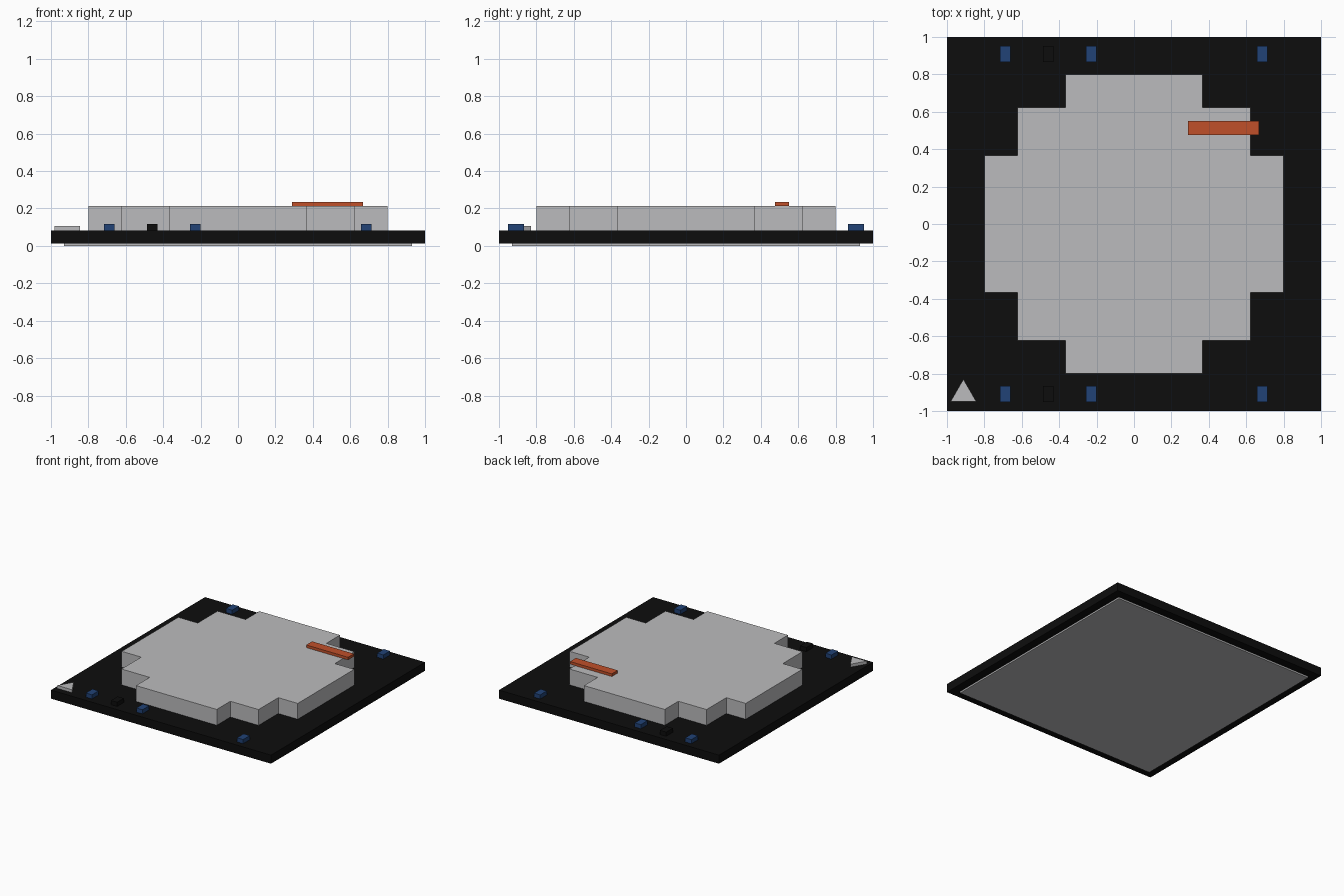
import bpy
import bmesh

cube = bpy.data.objects.get("Cube")
if cube:
    bpy.data.objects.remove(cube, do_unlink=True)


def material(name, color):
    mat = bpy.data.materials.new(name)
    mat.use_nodes = True
    mat.diffuse_color = (*color, 1)
    mat.node_tree.nodes["Principled BSDF"].inputs["Base Color"].default_value = (*color, 1)
    return mat


black = material("black", (0.004, 0.004, 0.004))
silver = material("silver", (0.5, 0.5, 0.51))
blue = material("blue", (0.015, 0.055, 0.18))
orange = material("orange", (0.53, 0.08, 0.023))


def prism(name, outline, bottom, top, mat):
    """Extrude a flat outline between two heights."""
    bm = bmesh.new()
    base = bm.faces.new([bm.verts.new((x, y, bottom)) for x, y in outline])
    result = bmesh.ops.extrude_face_region(bm, geom=[base], use_keep_orig=True)
    for item in result["geom"]:
        if isinstance(item, bmesh.types.BMVert):
            item.co.z = top
    bmesh.ops.recalc_face_normals(bm, faces=bm.faces)
    mesh = bpy.data.meshes.new(name)
    bm.to_mesh(mesh)
    bm.free()
    mesh.materials.append(mat)
    obj = bpy.data.objects.new(name, mesh)
    bpy.context.collection.objects.link(obj)
    return obj


def block(name, center, size, bottom, top, mat):
    (cx, cy), hx, hy = center, size[0] / 2, size[1] / 2
    outline = [(cx - hx, cy - hy), (cx + hx, cy - hy), (cx + hx, cy + hy), (cx - hx, cy + hy)]
    return prism(name, outline, bottom, top, mat)


# Board and the contact plate beneath it
BOARD_TOP = 0.083
block("board", (0, 0), (2, 2), 0.013, BOARD_TOP, black)
block("bottom_plate", (0, 0), (1.86, 1.86), 0, 0.013, silver)

# Stepped metal lid: one corner's steps turned through four quarters
outer, middle, inner = 0.8, 0.623, 0.367
steps = [(outer, -inner), (outer, inner), (middle, inner), (middle, middle), (inner, middle)]
outline = []
for quarter in range(4):
    outline += steps
    steps = [(-y, x) for x, y in steps]
# Each quarter's last step meets the next quarter's first point
prism("lid", outline, BOARD_TOP, 0.213, silver)

# Raised marker strip overhanging the lid edge
block("marker_strip", (0.478, 0.513), (0.38, 0.076), 0.213, 0.235, orange)

# Small components along the front and back edges
for side, y in (("front", -0.91), ("back", 0.91)):
    for i, (x, mat) in enumerate(((-0.688, blue), (-0.459, black), (-0.229, blue), (0.686, blue))):
        block(f"{side}_component_{i + 1}", (x, y), (0.056, 0.086), BOARD_TOP, 0.117, mat)

# Corner orientation triangle
prism("corner_triangle", [(-0.98, -0.948), (-0.844, -0.948), (-0.912, -0.83)],
      BOARD_TOP, 0.107, silver)
